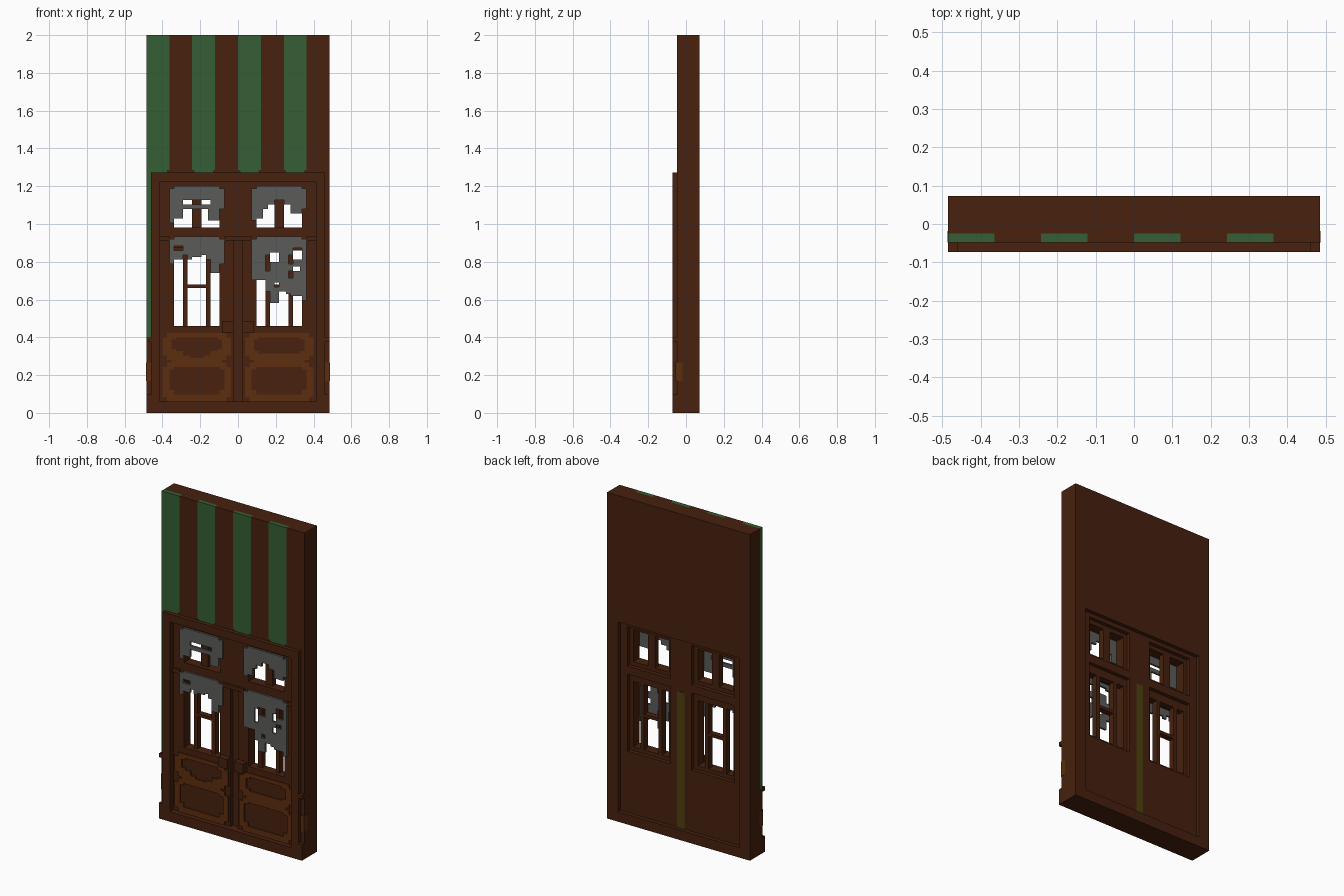
import bpy

if "Cube" in bpy.data.objects:
    bpy.data.objects.remove(bpy.data.objects["Cube"], do_unlink=True)

U = 2 / 165  # one block of the block grid; all sizes below are in blocks


def material(name, srgb):
    col = [((c / 255 + 0.055) / 1.055) ** 2.4 if c > 10 else c / 255 / 12.92 for c in srgb] + [1]
    m = bpy.data.materials.new(name)
    m.use_nodes = True
    m.diffuse_color = col
    b = m.node_tree.nodes["Principled BSDF"]
    b.inputs["Base Color"].default_value = col
    b.inputs["Roughness"].default_value = 0.9
    return m


BROWN = material("dark wood", (71, 33, 14))
ORANGE = material("carved wood", (93, 46, 14))
GREEN = material("green paint", (53, 95, 53))
GREY = material("dusty glass", (91, 91, 88))
OLIVE = material("olive seam", (78, 65, 14))


def slab(name, mat, y0, y1, solid, holes=()):
    """Extrude the union of solid rects (x0, x1, z0, z1) minus the holes from y0 to y1."""
    rects = list(solid) + list(holes)
    xs = sorted({x for r in rects for x in r[:2]})
    zs = sorted({z for r in rects for z in r[2:]})

    def inside(x, z, group):
        return any(r[0] < x < r[1] and r[2] < z < r[3] for r in group)

    cells = set()
    for i in range(len(xs) - 1):
        for k in range(len(zs) - 1):
            x, z = (xs[i] + xs[i + 1]) / 2, (zs[k] + zs[k + 1]) / 2
            if inside(x, z, solid) and not inside(x, z, holes):
                cells.add((i, k))
    index, verts, faces = {}, [], []

    def face(*corners):
        ids = []
        for c in corners:
            if c not in index:
                index[c] = len(verts)
                verts.append([v * U for v in c])
            ids.append(index[c])
        faces.append(ids)

    for i, k in sorted(cells):
        a, b, c, d = xs[i], xs[i + 1], zs[k], zs[k + 1]
        face((a, y0, c), (b, y0, c), (b, y0, d), (a, y0, d))
        face((a, y1, d), (b, y1, d), (b, y1, c), (a, y1, c))
        if (i - 1, k) not in cells:
            face((a, y0, c), (a, y0, d), (a, y1, d), (a, y1, c))
        if (i + 1, k) not in cells:
            face((b, y0, c), (b, y1, c), (b, y1, d), (b, y0, d))
        if (i, k - 1) not in cells:
            face((a, y0, c), (a, y1, c), (b, y1, c), (b, y0, c))
        if (i, k + 1) not in cells:
            face((a, y0, d), (b, y0, d), (b, y1, d), (a, y1, d))
    me = bpy.data.meshes.new(name)
    me.from_pydata(verts, [], faces)
    me.materials.append(mat)
    ob = bpy.data.objects.new(name, me)
    bpy.context.collection.objects.link(ob)
    return ob


def flip(rects):
    return [(-b, -a, c, d) for a, b, c, d in rects]


def both(rects):
    return list(rects) + flip(rects)


# Wall with green stripes let into its front
doorway = (-34, 34, 5, 101)
stripes = [(-40, -38, 33, 106)]
for x in (-40, -20, 0, 20):
    stripes += [(x, x + 10, 106, 165), (x + 1, x + 9, 105, 106)]
slab("wall_core", BROWN, -2, 6, [(-40, 40, 0, 165)], [doorway])
slab("wall_front", BROWN, -4, -2, [(-40, 40, 0, 165)], [doorway] + stripes)
slab("green_stripes", GREEN, -4, -2, stripes)

# Raised door frame with plinth and ledge at the sides
slab("door_frame", BROWN, -6, -4,
     [(-38, 38, 0, 105), (-40, 40, 0, 8), (-40, 40, 31, 33)], [doorway])
slab("plinth_front_ornament", ORANGE, -4.5, -4, both([(38, 40, 14, 22)]))
slab("plinth_side_ornament", ORANGE, -4, -1.5, both([(40, 40.15, 14, 22)]))

# Door leaves in three layers: front, glazing bars, back
openings = both([(8, 28, 81, 97), (8, 28, 38, 72)])
panes = both([(8, 16, 81, 97), (20, 28, 81, 97),
              (8, 12, 38, 71), (24, 28, 38, 71),
              (14, 22, 38, 54.5), (14, 22, 56, 71)])
rebates = both([(6, 30, 79, 99), (6, 30, 36, 75)])
slab("door_front", BROWN, -3, -1, [doorway], openings + [(-2, 2, 5, 75)])
slab("door_glazing_bars", BROWN, -1, 2, [doorway], panes)
slab("door_back", BROWN, 2, 4, [doorway], rebates)
slab("transom_bar", BROWN, -4, -3, both([(30, 34, 75, 77)]) + [(-6, 6, 75, 77)])
slab("back_seam", OLIVE, 4, 4.2, [(-2, 2, 5, 74)])
slab("door_handles", BROWN, -6, -3, both([(2, 7, 35, 40)]))


# Broken glass: columns hanging from the top edge, given as (x0, x1, bottom)
def glass(name, top, columns, holes=()):
    rects = [(a, b, c, top if 0 < n < len(columns) - 1 else top - 1)
             for n, (a, b, c) in enumerate(columns)]
    slab(name, GREY, -4, -3, rects, holes)


glass("glass_upper_right", 99,
      [(-30, -28, 83), (-28, -24, 85), (-24, -21, 89), (-21, -15, 89),
       (-15, -13, 89), (-13, -8, 84), (-8, -6, 89)],
      [(-24, -12, 91, 93)])
glass("glass_upper_left", 99,
      [(6, 8, 84), (8, 11, 85), (11, 13, 89), (13, 16, 91),
       (16, 20, 93), (20, 23, 91), (23, 28, 87), (28, 30, 89)])
glass("glass_lower_right", 77,
      [(-30, -28, 65), (-28, -24, 67), (-24, -22, 69), (-22, -20, 67), (-20, -16, 68),
       (-16, -14, 69), (-14, -12, 67), (-12, -8, 61), (-8, -6, 65)],
      [(-28, -24, 71, 73)])
glass("glass_lower_left", 77,
      [(6, 8, 58), (8, 12, 58), (12, 14, 53), (14, 18, 48),
       (18, 21, 53), (21, 23, 52), (23, 28, 51), (28, 30, 49)],
      [(12, 14, 62, 69), (14, 18, 66, 70), (22, 24, 65, 69), (24, 28, 67, 72),
       (22, 24, 59, 62), (24, 27, 62, 64), (16, 18, 55, 57)])

# Carved double rings on the lower door panels
ring = [(3, 33, 25, 33), (5, 31, 23, 35), (7, 29, 20, 24),
        (3, 33, 7, 20), (5, 31, 5, 22)]
lower_field = [(6, 30, 10, 19), (8, 28, 8, 20)]
slab("carving_left", ORANGE, -3.6, -3, ring,
     lower_field + [(7, 29, 27, 32), (9, 27, 26, 33)])
slab("carving_right", ORANGE, -3.6, -3, flip(ring),
     flip(lower_field + [(7, 29, 28, 32), (9, 27, 27, 33), (12, 24, 25, 28), (15, 21, 24, 25)]))
